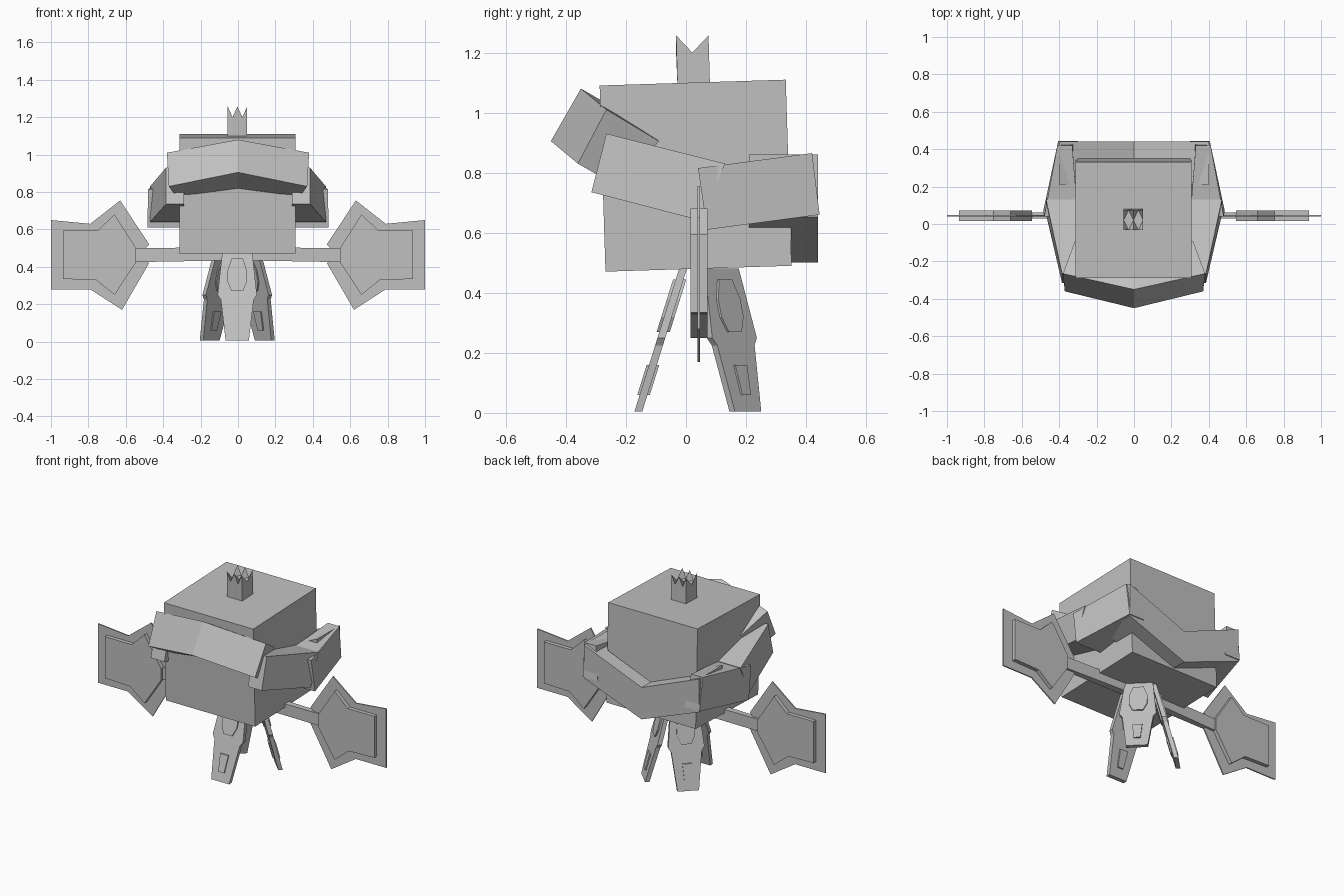
import bpy, bmesh, math
from mathutils import Vector

cube = bpy.data.objects.get("Cube")
if cube:
    bpy.data.objects.remove(cube)

grey = bpy.data.materials.new("plain grey")
grey.use_nodes = True
grey.diffuse_color = (0.53, 0.53, 0.53, 1)
grey.node_tree.nodes["Principled BSDF"].inputs["Base Color"].default_value = (0.53, 0.53, 0.53, 1)


def finish(name, bm, mirror=False):
    bmesh.ops.recalc_face_normals(bm, faces=bm.faces)
    mesh = bpy.data.meshes.new(name)
    bm.to_mesh(mesh)
    bm.free()
    mesh.materials.append(grey)
    obj = bpy.data.objects.new(name, mesh)
    bpy.context.collection.objects.link(obj)
    if mirror:
        mod = obj.modifiers.new("Mirror", 'MIRROR')
        mod.use_clip = False
    return obj


def loft(bm, a, b):
    """Solid between two matching loops of points."""
    va = [bm.verts.new(p) for p in a]
    vb = [bm.verts.new(p) for p in b]
    n = len(va)
    bm.faces.new(va)
    bm.faces.new(vb[::-1])
    for i in range(n):
        j = (i + 1) % n
        bm.faces.new((va[i], vb[i], vb[j], va[j]))


def solid(name, a, b, mirror=False):
    bm = bmesh.new()
    loft(bm, a, b)
    return finish(name, bm, mirror)


# Body: a cube tilted slightly
bm = bmesh.new()
bmesh.ops.create_cube(bm, size=0.62)
body = finish("body", bm)
body.location = (-0.003, 0.032, 0.79)
body.rotation_euler.x = math.radians(1.8)

# Crown: block whose top is a zigzag grid
bm = bmesh.new()
grid = []
for i in range(5):
    row = []
    for j in range(3):
        peak = i % 2 == 0 and j % 2 == 0
        row.append(bm.verts.new((-0.055 + i * 0.026, -0.033 + j * 0.054, 1.257 if peak else 1.2)))
    grid.append(row)
rim = [grid[i][0] for i in range(5)] + [grid[4][1]]
rim += [grid[i][2] for i in range(4, -1, -1)] + [grid[0][1]]
base = [bm.verts.new((v.co.x, v.co.y + 0.005, 1.08)) for v in rim]
for i in range(4):
    for j in range(2):
        a, b, c, d = grid[i][j], grid[i + 1][j], grid[i + 1][j + 1], grid[i][j + 1]
        if (i + j) % 2:
            bm.faces.new((a, b, c))
            bm.faces.new((a, c, d))
        else:
            bm.faces.new((a, b, d))
            bm.faces.new((b, c, d))
for k in range(len(rim)):
    m = (k + 1) % len(rim)
    bm.faces.new((rim[k], base[k], base[m], rim[m]))
bm.faces.new(base)
finish("crown", bm)

# Collar: loops run outer-upper, outer-lower, inner-lower, inner-upper
solid("front_visor",
      [(0, -0.35, 1.08), (0, -0.45, 0.905), (0, -0.2, 0.78), (0, -0.1, 0.935)],
      [(0.38, -0.265, 1.01), (0.37, -0.36, 0.83), (0.31, -0.22, 0.75), (0.315, -0.09, 0.905)], True)
solid("side_collar",
      [(0.385, -0.265, 0.93), (0.385, -0.315, 0.735), (0.29, -0.315, 0.735), (0.29, -0.265, 0.93)],
      [(0.47, 0.13, 0.83), (0.47, 0.05, 0.64), (0.29, 0.05, 0.64), (0.29, 0.13, 0.83)], True)
solid("rear_side_collar",
      [(0.48, 0.04, 0.815), (0.485, 0.07, 0.61), (0.3, 0.07, 0.61), (0.3, 0.04, 0.815)],
      [(0.41, 0.42, 0.865), (0.405, 0.445, 0.66), (0.3, 0.445, 0.66), (0.33, 0.42, 0.865)], True)

# Back collar: V-shaped band with ends wrapping the body sides
plan = [(0, 0.35), (0, 0.44), (0.4, 0.44), (0.4, 0.21), (0.3, 0.21), (0.3, 0.35)]
solid("back_collar",
      [(x, y, 0.5 + 0.38 * x) for x, y in plan],
      [(x, y, 0.7 + 0.4 * x) for x, y in plan], True)

# Legs: stepped plates with raised panels, leaning outward
HALF_LEG = [(0.08, 0.48), (0.105, 0.25), (0.088, 0.225), (0.062, 0.005)]
HALF_HEX = [(0.03, 0.445), (0.052, 0.38), (0.052, 0.32), (0.03, 0.27)]
HALF_TAB = [(0.028, 0.16), (0.02, 0.06)]


def leg(name, degrees, top_radius):
    ang = math.radians(degrees)
    out = Vector((math.cos(ang), math.sin(ang), 0))
    side = Vector((-out.y, out.x, 0))
    bm = bmesh.new()
    for half, thick in ((HALF_LEG, 0.013), (HALF_HEX, 0.022), (HALF_TAB, 0.021)):
        shape = half + [(-u, z) for u, z in reversed(half)]
        loops = []
        for t in (-thick, thick):
            loop = []
            for u, z in shape:
                radius = 0.21 + (top_radius - 0.21) * z / 0.48 + t
                loop.append(Vector((-0.004, 0.05, z)) + out * radius + side * u)
            loops.append(loop)
        loft(bm, *loops)
    finish(name, bm)


leg("front_leg", -90, 0.06)
leg("back_left_leg", 45, 0.085)
leg("back_right_leg", 135, 0.085)

# Arm beam under the body
solid("arm_beam",
      [(0, y, z) for y, z in ((0.02, 0.435), (0.07, 0.435), (0.07, 0.505), (0.02, 0.505))],
      [(0.56, y, z) for y, z in ((0.03, 0.425), (0.06, 0.425), (0.06, 0.5), (0.03, 0.5))], True)

# Paddles: thin fin with a thicker core
fin = [(1, 0.65), (0.79, 0.63), (0.63, 0.755), (0.475, 0.52), (0.53, 0.465),
       (0.475, 0.42), (0.62, 0.17), (0.79, 0.28), (1, 0.28)]
core = [(0.935, 0.595), (0.75, 0.595), (0.66, 0.68), (0.545, 0.5),
        (0.545, 0.425), (0.66, 0.25), (0.76, 0.33), (0.935, 0.335)]
for name, shape, thick in (("paddle_fin", fin, 0.004), ("paddle_core", core, 0.028)):
    solid(name, [(x, 0.043 - thick, z) for x, z in shape],
          [(x, 0.043 + thick, z) for x, z in shape], True)
